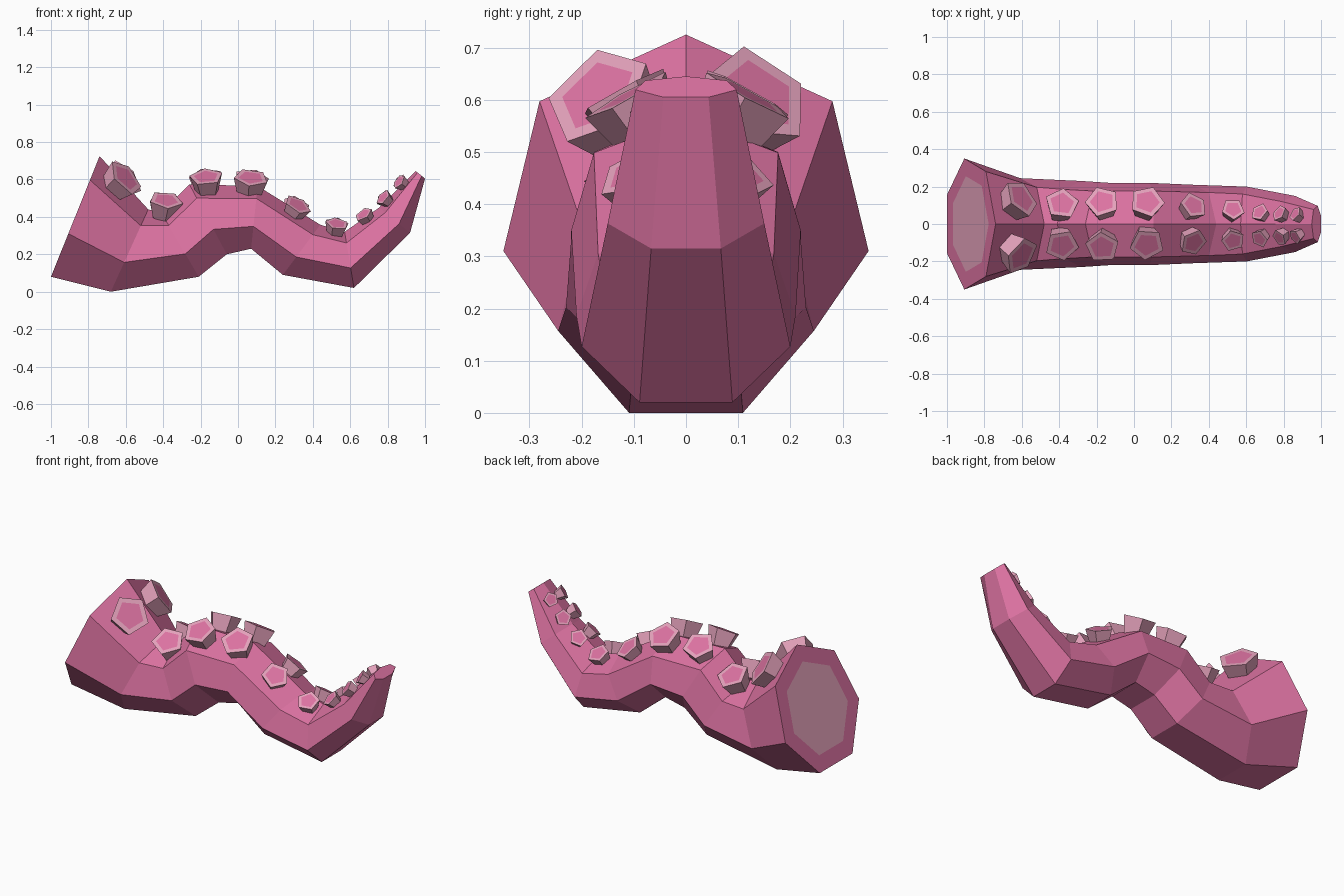
import bpy, bmesh
from math import sin, cos, pi, radians
from mathutils import Vector

if "Cube" in bpy.data.objects:
    bpy.data.objects.remove(bpy.data.objects["Cube"])


def material(name, rgb):
    m = bpy.data.materials.new(name)
    m.diffuse_color = (*rgb, 1)
    m.use_nodes = True
    m.node_tree.nodes["Principled BSDF"].inputs["Base Color"].default_value = m.diffuse_color
    return m


skin = material("pink_skin", (0.72, 0.17, 0.36))
pale = material("pale_pink", (0.78, 0.36, 0.50))


def finish(bm, name):
    bmesh.ops.recalc_face_normals(bm, faces=bm.faces)
    me = bpy.data.meshes.new(name)
    bm.to_mesh(me)
    bm.free()
    me.materials.append(skin)
    me.materials.append(pale)
    ob = bpy.data.objects.new(name, me)
    bpy.context.collection.objects.link(ob)
    return ob


def bridge(bm, a, b):
    n = len(a)
    return [bm.faces.new((a[i], a[(i + 1) % n], b[(i + 1) % n], b[i])) for i in range(n)]


# Tentacle: seven-sided rings (bottom x, bottom z, top x, top z, half width)
rings = [
    (-1.00, 0.08, -0.74, 0.725, 0.35),
    (-0.68, 0.00, -0.48, 0.44, 0.245),
    (-0.21, 0.08, -0.41, 0.423, 0.23),
    (-0.06, 0.20, -0.26, 0.574, 0.22),
    (0.07, 0.23, 0.105, 0.565, 0.22),
    (0.24, 0.09, 0.44, 0.358, 0.21),
    (0.62, 0.02, 0.57, 0.32, 0.20),
    (0.92, 0.315, 0.755, 0.45, 0.15),
    (1.00, 0.605, 0.95, 0.645, 0.097),
]


def ring_points(bx, bz, tx, tz, w):
    low = cos(pi / 7)
    pts = []
    for k in range(7):
        a = 2 * pi * k / 7
        t = (cos(a) + low) / (1 + low)
        pts.append(Vector((bx + (tx - bx) * t, w * sin(a) / 0.975, bz + (tz - bz) * t)))
    return pts


bm = bmesh.new()
loops = [[bm.verts.new(p) for p in ring_points(*r)] for r in rings]
for a, b in zip(loops, loops[1:]):
    bridge(bm, a, b)
bm.faces.new(loops[-1])
# Cut end with a pale inner face
mid = sum((v.co for v in loops[0]), Vector()) / 7
inner = [bm.verts.new(mid + (v.co - mid) * 0.73) for v in loops[0]]
bridge(bm, loops[0], inner)
bm.faces.new(inner).material_index = 1
finish(bm, "tentacle")


# Suckers: flared five-sided cups in two rows
def sucker(name, centre, normal, r, spin):
    normal = normal.normalized()
    u = normal.cross(Vector((0, 1, 0))).normalized()
    v = normal.cross(u)
    bm = bmesh.new()

    def loop(rad, depth):
        return [bm.verts.new(centre - normal * depth +
                (u * cos(spin + 2 * pi * k / 5) + v * sin(spin + 2 * pi * k / 5)) * rad)
                for k in range(5)]

    base, rim, hole = loop(r * 0.68, r * 1.1), loop(r, 0), loop(r * 0.72, 0)
    for f in bridge(bm, base, rim) + bridge(bm, rim, hole) + [bm.faces.new(base)]:
        f.material_index = 1
    bm.faces.new(hole)
    finish(bm, name)


# x, z, left y, right y, radius, lean along the arm in degrees
cups = [
    (-0.60, 0.61, 0.14, -0.17, 0.112, 50),
    (-0.385, 0.49, 0.11, -0.115, 0.093, 8),
    (-0.17, 0.615, 0.12, -0.125, 0.093, -4),
    (0.07, 0.61, 0.12, -0.11, 0.095, 6),
    (0.32, 0.465, 0.10, -0.10, 0.078, 30),
    (0.53, 0.365, 0.08, -0.09, 0.064, 10),
    (0.67, 0.415, 0.065, -0.08, 0.052, -35),
    (0.775, 0.505, 0.06, -0.075, 0.048, -50),
    (0.86, 0.59, 0.055, -0.07, 0.043, -55),
]
for i, (x, z, yl, yr, r, lean) in enumerate(cups):
    a = radians(lean)
    for side, y in (("left", yl), ("right", yr)):
        tilt = 0.55 if y > 0 else -0.55
        sucker(f"sucker_{side}_{i + 1}", Vector((x, y, z)),
               Vector((sin(a), tilt, cos(a))), r, 0.5 * i + (0.3 if y > 0 else 0))
